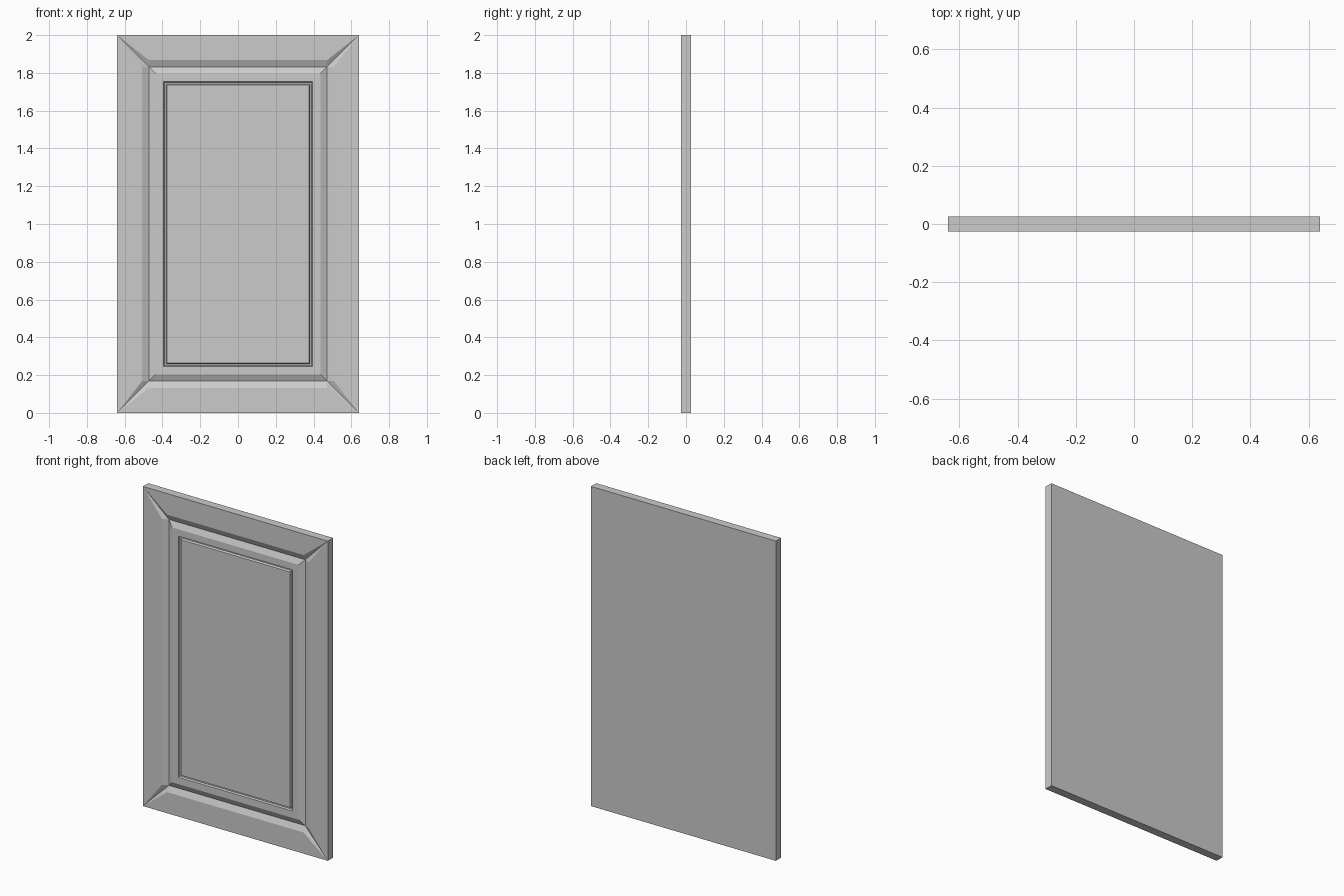
import bpy, bmesh

if "Cube" in bpy.data.objects:
    bpy.data.objects.remove(bpy.data.objects["Cube"])

W, H, T = 0.64, 2.0, 0.026   # half width, height, half thickness
bm = bmesh.new()
SIGNS = [(-1, -1), (1, -1), (1, 1), (-1, 1)]


def corner(s, dx, dz, y):
    """Vertex inset by dx, dz from the door corner in direction s."""
    return bm.verts.new((s[0] * (W - dx), y, H / 2 + s[1] * (H / 2 - dz)))


def ring(inset, depth=0.0, back=False):
    y = T if back else -T + depth
    return [corner(s, inset, inset, y) for s in SIGNS]


def bridge(a, b):
    for i in range(4):
        j = (i + 1) % 4
        bm.faces.new((a[i], a[j], b[j], b[i]))


# Slab: back and edges
back, front = ring(0, back=True), ring(0)
bm.faces.new(back)
bridge(back, front)

# Flat frame up to the V moulding, with tapering mitre cuts at the corners
g_out, g_mid, g_in = 0.132, 0.168, 0.203
rail = [corner(s, g_mid, g_out, -T) for s in SIGNS]    # ends of horizontal edges
stile = [corner(s, g_out, g_mid, -T) for s in SIGNS]   # ends of vertical edges
valley = ring(g_mid, 0.017)
for i in range(4):
    j = (i + 1) % 4
    edge = rail if i % 2 == 0 else stile
    bm.faces.new((front[i], front[j], edge[j], edge[i]))
    bm.faces.new((edge[i], edge[j], valley[j], valley[i]))
    bm.faces.new((front[i], rail[i], valley[i]))
    bm.faces.new((front[i], valley[i], stile[i]))

# Inner moulding slope, narrow groove and centre panel
prev = valley
for inset, depth in [(g_in, 0), (0.246, 0), (0.25, 0.012), (0.258, 0.012), (0.263, 0)]:
    cur = ring(inset, depth)
    bridge(prev, cur)
    prev = cur
bm.faces.new(prev)

bmesh.ops.recalc_face_normals(bm, faces=bm.faces)
mesh = bpy.data.meshes.new("cabinet_door")
bm.to_mesh(mesh)
bm.free()
bpy.context.collection.objects.link(bpy.data.objects.new("cabinet_door", mesh))
